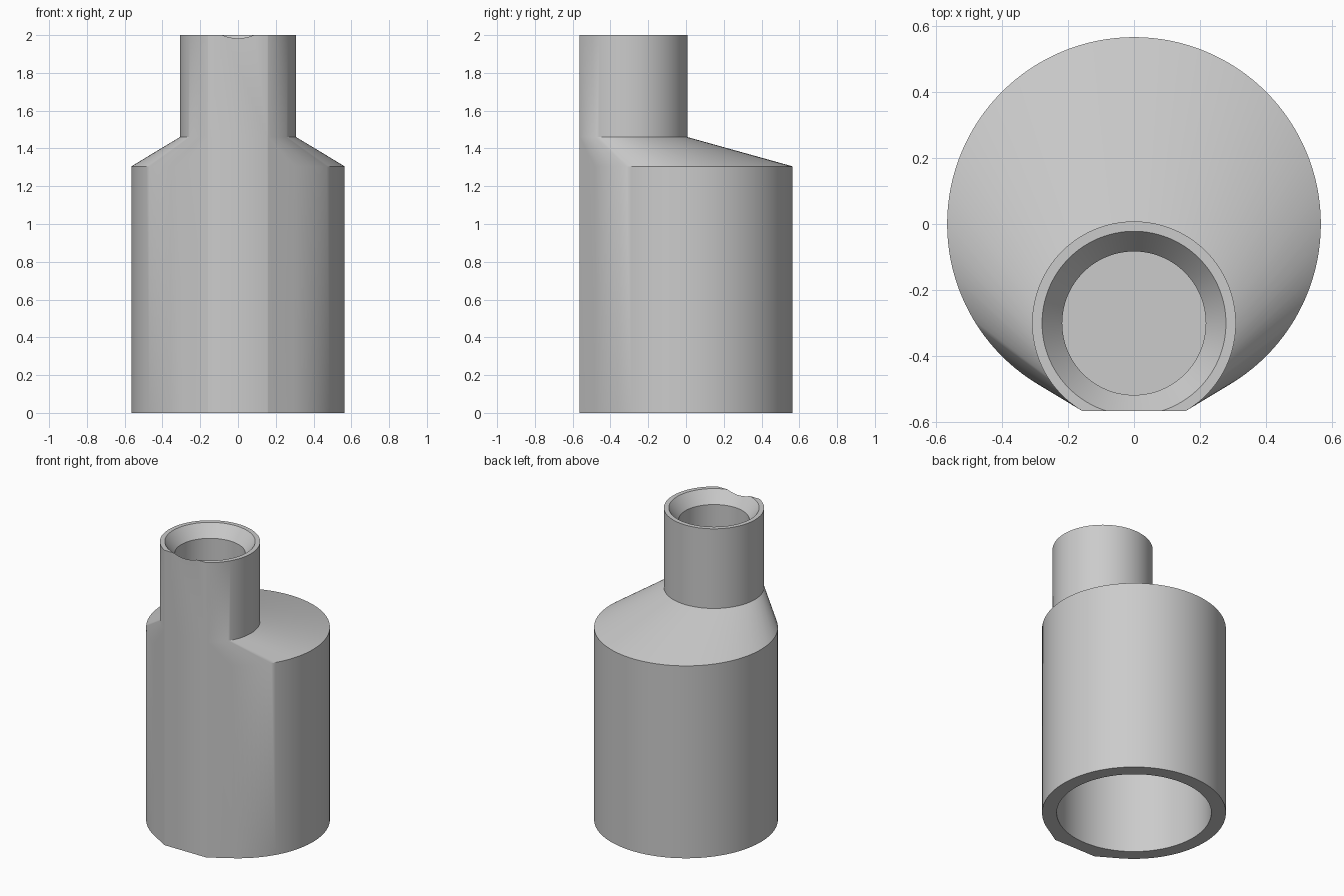
import bpy, bmesh
from math import radians, cos, sin, tau
from mathutils import Vector

cube = bpy.data.objects.get("Cube")
if cube:
    bpy.data.objects.remove(cube, do_unlink=True)

BODY_R, NECK_R, NECK_Y = 0.565, 0.308, -0.30
SHOULDER_Z, NECK_Z, TOP_Z = 1.305, 1.46, 2.0
SEGMENTS = 128

grey = bpy.data.materials.new("plain grey")
grey.use_nodes = True
grey.diffuse_color = (0.6, 0.6, 0.6, 1)
grey.node_tree.nodes["Principled BSDF"].inputs["Base Color"].default_value = (0.6, 0.6, 0.6, 1)


def ring(bm, radius, y, z):
    return [bm.verts.new((radius * cos(tau * i / SEGMENTS),
                          y + radius * sin(tau * i / SEGMENTS), z))
            for i in range(SEGMENTS)]


def make_object(name, bm):
    bmesh.ops.recalc_face_normals(bm, faces=bm.faces[:])
    mesh = bpy.data.meshes.new(name)
    bm.to_mesh(mesh)
    bm.free()
    mesh.materials.append(grey)
    obj = bpy.data.objects.new(name, mesh)
    bpy.context.collection.objects.link(obj)
    return obj


def revolved(name, y, profile):
    """Closed solid made of stacked rings, profile = (radius, z) from bottom to top."""
    bm = bmesh.new()
    rings = [ring(bm, r, y, z) for r, z in profile]
    for low, high in zip(rings, rings[1:]):
        for i in range(SEGMENTS):
            j = (i + 1) % SEGMENTS
            bm.faces.new((low[i], low[j], high[j], high[i]))
    bm.faces.new(rings[0][::-1])
    bm.faces.new(rings[-1])
    return make_object(name, bm)


# Body and slanted shoulder: hull around the wide and the offset narrow cylinder
bm = bmesh.new()
for radius, y, top in ((BODY_R, 0, SHOULDER_Z), (NECK_R, NECK_Y, NECK_Z)):
    ring(bm, radius, y, 0)
    ring(bm, radius, y, top)
bmesh.ops.convex_hull(bm, input=bm.verts[:])
bmesh.ops.delete(bm, geom=[v for v in bm.verts if not v.link_faces], context='VERTS')
bmesh.ops.dissolve_limit(bm, angle_limit=radians(0.05),
                         verts=bm.verts[:], edges=bm.edges[:])

# Neck: raise the flat top of the shoulder
cap = [f for f in bm.faces if all(abs(v.co.z - NECK_Z) < 1e-4 for v in f.verts)]
raised = bmesh.ops.extrude_face_region(bm, geom=cap)["geom"]
bmesh.ops.translate(bm, vec=Vector((0, 0, TOP_Z - NECK_Z)),
                    verts=[g for g in raised if isinstance(g, bmesh.types.BMVert)])
bmesh.ops.delete(bm, geom=[f for f in cap if f.is_valid], context='FACES_ONLY')

# Flat front
cut = bmesh.ops.bisect_plane(bm, geom=bm.verts[:] + bm.edges[:] + bm.faces[:],
                             plane_co=(0, -BODY_R, 0), plane_no=(0, -1, 0),
                             clear_outer=True)["geom_cut"]
bmesh.ops.holes_fill(bm, edges=[e for e in bm.edges if e.is_boundary], sides=0)
adapter = make_object("offset_reducer_body", bm)

# Chamfered neck bore and wide bottom socket
cutters = [
    revolved("neck_bore_cutter", NECK_Y,
             [(0.217, NECK_Z), (0.217, 1.92), (0.278, TOP_Z), (0.278, TOP_Z + 0.1)]),
    revolved("bottom_socket_cutter", 0, [(0.475, -0.1), (0.475, 1.28)]),
]
bpy.ops.object.select_all(action='DESELECT')
bpy.context.view_layer.objects.active = adapter
adapter.select_set(True)
for cutter in cutters:
    cutter.hide_render = True
    mod = adapter.modifiers.new(cutter.name, 'BOOLEAN')
    mod.operation = 'DIFFERENCE'
    mod.solver = 'EXACT'
    mod.object = cutter
    bpy.ops.object.modifier_apply(modifier=mod.name)
    bpy.data.objects.remove(cutter, do_unlink=True)

bpy.ops.object.shade_smooth_by_angle(angle=radians(30))
